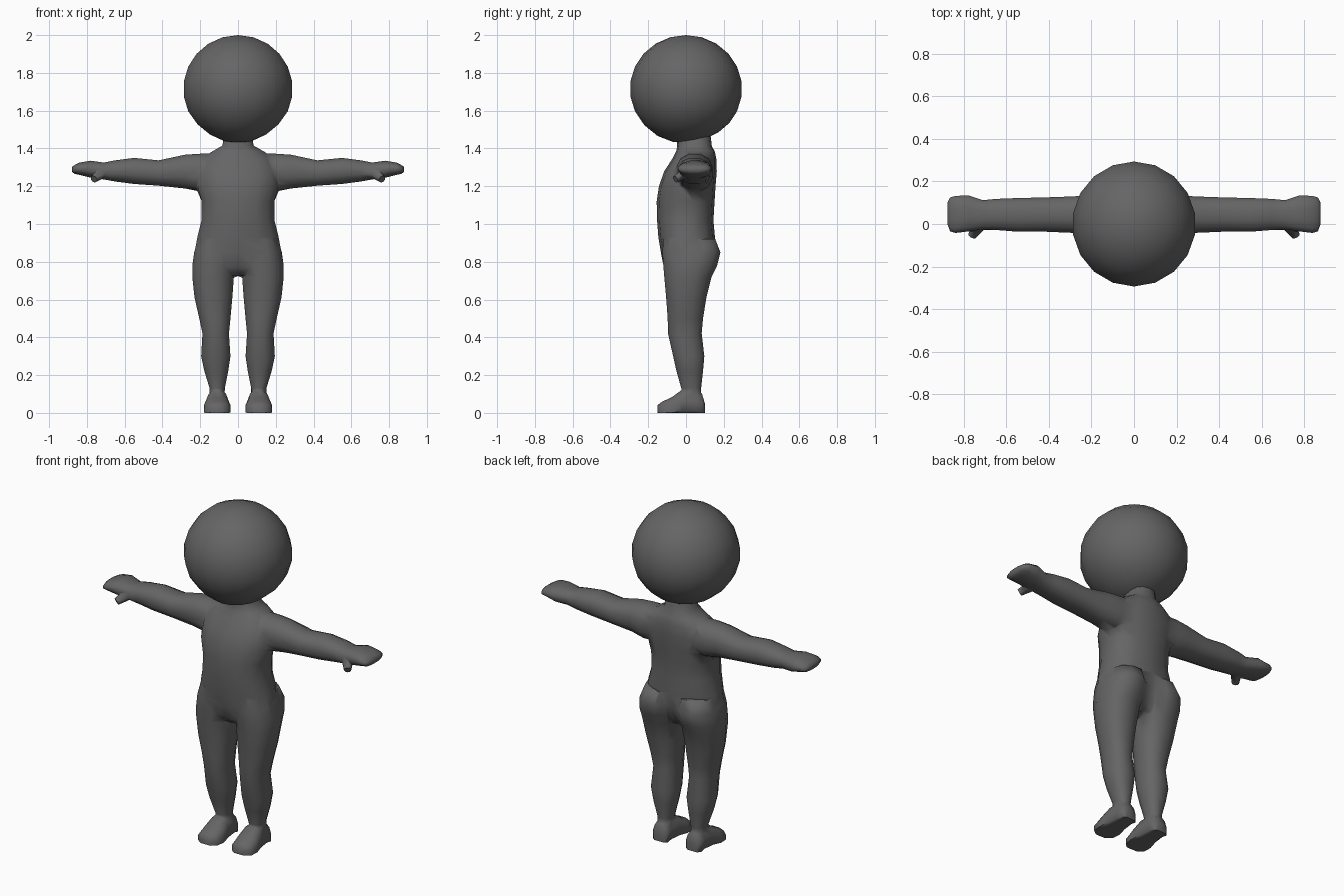
import bpy, bmesh, math
from mathutils import Vector

if "Cube" in bpy.data.objects:
    bpy.data.objects.remove(bpy.data.objects["Cube"])

grey = bpy.data.materials.new("dark grey")
grey.diffuse_color = (0.13, 0.13, 0.13, 1)
grey.use_nodes = True
grey.node_tree.nodes["Principled BSDF"].inputs["Base Color"].default_value = grey.diffuse_color


def finish(name, bm):
    bmesh.ops.recalc_face_normals(bm, faces=bm.faces)
    mesh = bpy.data.meshes.new(name)
    bm.to_mesh(mesh)
    bm.free()
    mesh.materials.append(grey)
    for p in mesh.polygons:
        p.use_smooth = True
    ob = bpy.data.objects.new(name, mesh)
    bpy.context.collection.objects.link(ob)
    return ob


def loft(name, axis, rings, n=12, side=1, power=0.85, floor=None):
    """Rings are (position, a min, a max, b min, b max) across the given axis."""
    order = {"X": (1, 2, 0), "Y": (0, 2, 1), "Z": (0, 1, 2)}[axis]
    bm = bmesh.new()
    loops = []
    for pos, a0, a1, b0, b1 in rings:
        loop = []
        for i in range(n):
            t = 2 * math.pi * (i + 0.5) / n
            c, s = math.cos(t), math.sin(t)
            c = math.copysign(abs(c) ** power, c) / math.cos(math.pi / n) ** power
            s = math.copysign(abs(s) ** power, s) / math.cos(math.pi / n) ** power
            co = [0, 0, 0]
            co[order[0]] = (a0 + a1) / 2 + c * (a1 - a0) / 2
            co[order[1]] = (b0 + b1) / 2 + s * (b1 - b0) / 2
            co[order[2]] = pos
            if floor is not None:
                co[2] = max(co[2], floor)
            loop.append(bm.verts.new((co[0] * side, co[1], co[2])))
        loops.append(loop)
    for lo, hi in zip(loops, loops[1:]):
        for i in range(n):
            j = (i + 1) % n
            bm.faces.new((lo[i], lo[j], hi[j], hi[i]))
    bm.faces.new(loops[0])
    bm.faces.new(loops[-1])
    return finish(name, bm)


# Torso with shoulders and neck
body = loft("body", "Z", [
    (0.725, -0.13, 0.13, -0.07, 0.09),
    (0.77, -0.20, 0.20, -0.115, 0.125),
    (0.85, -0.23, 0.23, -0.13, 0.145),
    (0.93, -0.215, 0.215, -0.143, 0.15),
    (1.02, -0.193, 0.193, -0.15, 0.142),
    (1.12, -0.192, 0.192, -0.152, 0.148),
    (1.20, -0.215, 0.215, -0.14, 0.153),
    (1.28, -0.215, 0.215, -0.112, 0.16),
    (1.345, -0.19, 0.19, -0.07, 0.158),
    (1.385, -0.135, 0.135, -0.05, 0.15),
    (1.41, -0.078, 0.078, -0.045, 0.135),
    (1.50, -0.075, 0.075, -0.045, 0.125)], n=14)

parts = []
for side, word in ((1, "left"), (-1, "right")):
    # Leg with hip and buttock bulge
    parts.append(loft(word + "_leg", "Z", [
        (0.07, 0.07, 0.15, -0.025, 0.08),
        (0.13, 0.07, 0.15, -0.025, 0.08),
        (0.22, 0.052, 0.178, -0.05, 0.09),
        (0.30, 0.04, 0.195, -0.068, 0.097),
        (0.42, 0.048, 0.188, -0.095, 0.083),
        (0.50, 0.04, 0.205, -0.097, 0.09),
        (0.61, 0.03, 0.23, -0.105, 0.108),
        (0.72, 0.022, 0.242, -0.115, 0.135),
        (0.78, 0.008, 0.242, -0.12, 0.165),
        (0.85, 0.004, 0.232, -0.125, 0.182),
        (0.92, 0.01, 0.21, -0.12, 0.155)], side=side))
    # Foot
    parts.append(loft(word + "_foot", "Y", [
        (-0.15, 0.075, 0.145, -0.02, 0.042),
        (-0.125, 0.047, 0.176, -0.03, 0.06),
        (-0.075, 0.04, 0.18, -0.04, 0.083),
        (-0.02, 0.05, 0.168, -0.05, 0.122),
        (0.05, 0.058, 0.16, -0.05, 0.125),
        (0.085, 0.06, 0.158, -0.05, 0.10),
        (0.10, 0.08, 0.14, -0.03, 0.05)], side=side, floor=0.0))
    # Arm and mitten hand
    parts.append(loft(word + "_arm", "X", [
        (0.12, -0.04, 0.135, 1.18, 1.372),
        (0.20, -0.05, 0.14, 1.172, 1.372),
        (0.28, -0.042, 0.13, 1.188, 1.367),
        (0.42, -0.036, 0.125, 1.203, 1.337),
        (0.55, -0.036, 0.122, 1.212, 1.35),
        (0.65, -0.028, 0.118, 1.225, 1.337),
        (0.71, -0.025, 0.112, 1.236, 1.325),
        (0.78, -0.035, 0.135, 1.245, 1.335),
        (0.84, -0.042, 0.132, 1.26, 1.325),
        (0.865, -0.035, 0.125, 1.266, 1.312),
        (0.878, 0.0, 0.10, 1.275, 1.303)], side=side))
    # Thumb pointing forward and down
    bm = bmesh.new()
    rot = Vector((0.06, -0.09, -0.055)).to_track_quat("Z", "Y").to_matrix().to_4x4()
    rot.translation = (0.735, -0.015, 1.262)
    bmesh.ops.create_cone(bm, cap_ends=True, segments=8, radius1=0.037,
                          radius2=0.02, depth=0.11, matrix=rot)
    for v in bm.verts:
        v.co.x *= side
    parts.append(finish(word + "_thumb", bm))

# Weld the limbs to the body as one skin
for part in parts:
    mod = body.modifiers.new(part.name, "BOOLEAN")
    mod.operation = "UNION"
    mod.solver = "EXACT"
    mod.object = part
bpy.context.view_layer.update()
graph = bpy.context.evaluated_depsgraph_get()
bm = bmesh.new()
bm.from_mesh(bpy.data.meshes.new_from_object(body.evaluated_get(graph)))
bmesh.ops.remove_doubles(bm, verts=bm.verts, dist=0.006)
# Soften the welded seams around hips, shoulders and ankles
seams = [v for v in bm.verts if any(
    e.is_manifold and not e.is_convex and e.calc_face_angle(0) > 0.5 for e in v.link_edges)]
bmesh.ops.smooth_vert(bm, verts=seams, factor=0.35,
                      use_axis_x=True, use_axis_y=True, use_axis_z=True)
for ob in parts + [body]:
    bpy.data.objects.remove(ob)
skin = finish("body", bm)

# Round head, drawn in slightly towards the neck
bm = bmesh.new()
bmesh.ops.create_uvsphere(bm, u_segments=18, v_segments=11, radius=1)
for v in bm.verts:
    low = max(0, -v.co.z - 0.5)
    y = v.co.y
    v.co = (v.co.x * 0.294 * (1 - 0.15 * low), y * 0.297 + 0.03 * low,
            1.715 + v.co.z * 0.285 + 0.05 * low * y)
head = finish("head", bm)

for ob in (skin, head):
    bpy.ops.object.select_all(action="DESELECT")
    ob.select_set(True)
    bpy.context.view_layer.objects.active = ob
    bpy.ops.object.shade_smooth_by_angle(angle=math.radians(70))
